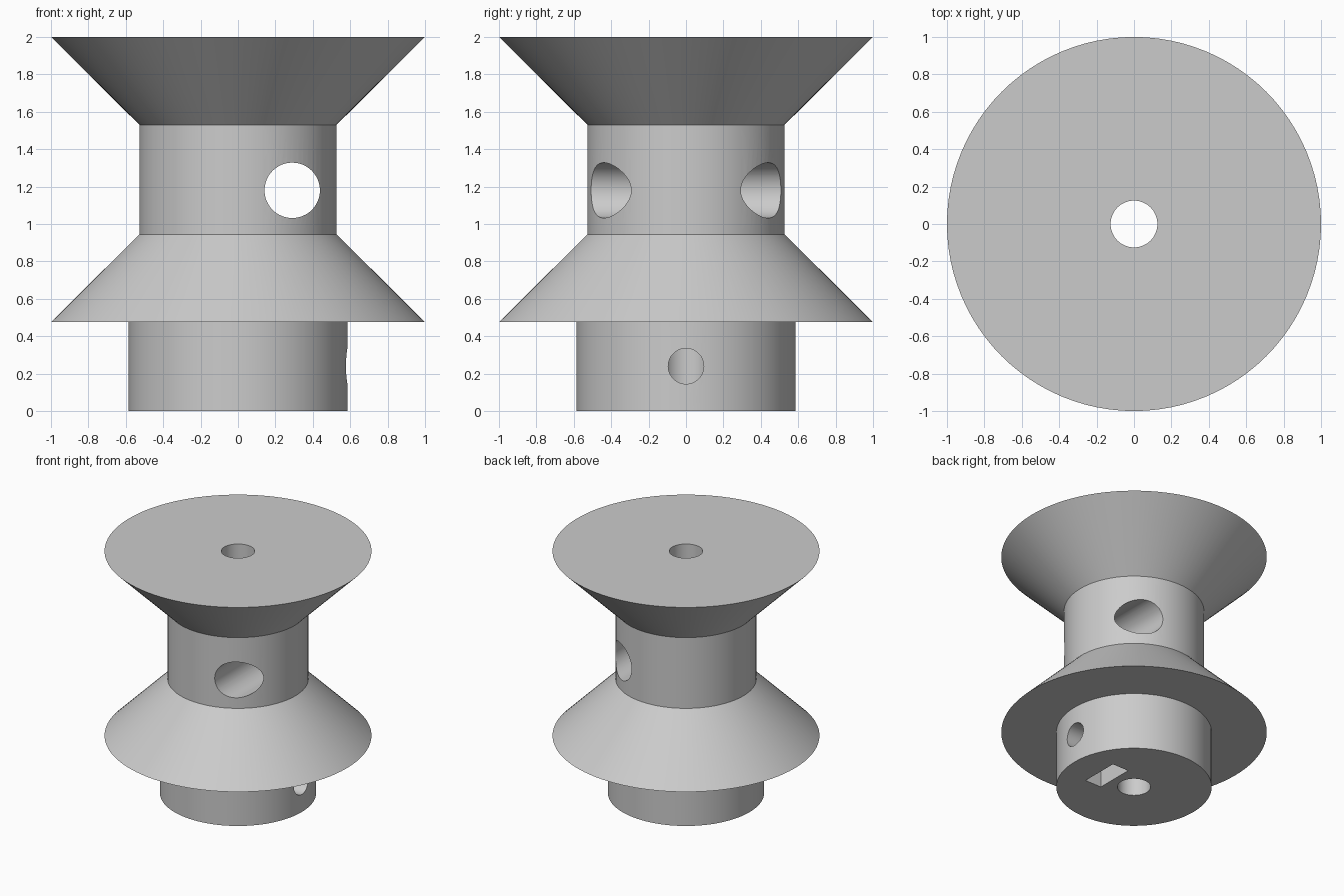
import bpy
import bmesh
import math
from mathutils import Matrix

if "Cube" in bpy.data.objects:
    bpy.data.objects.remove(bpy.data.objects["Cube"], do_unlink=True)

grey = bpy.data.materials.new("plain grey")
grey.use_nodes = True
colour = (0.6, 0.6, 0.6, 1)
grey.diffuse_color = colour
grey.node_tree.nodes["Principled BSDF"].inputs["Base Color"].default_value = colour


def make_object(name, bm):
    bmesh.ops.recalc_face_normals(bm, faces=bm.faces)
    mesh = bpy.data.meshes.new(name)
    bm.to_mesh(mesh)
    bm.free()
    mesh.materials.append(grey)
    obj = bpy.data.objects.new(name, mesh)
    bpy.context.collection.objects.link(obj)
    return obj


def lathe(name, profile, steps=96):
    bm = bmesh.new()
    verts = [bm.verts.new((r, 0, z)) for r, z in profile]
    edges = [bm.edges.new((v, verts[i - 1])) for i, v in enumerate(verts)]
    bmesh.ops.spin(bm, geom=verts + edges, cent=(0, 0, 0), axis=(0, 0, 1),
                   angle=math.tau, steps=steps)
    bmesh.ops.remove_doubles(bm, verts=bm.verts, dist=0.0001)
    return make_object(name, bm)


def cylinder_cutter(name, radius, length, centre, axis):
    bm = bmesh.new()
    turn = Matrix.Rotation(math.pi / 2, 4, axis)
    bmesh.ops.create_cone(bm, cap_ends=True, segments=64, radius1=radius,
                          radius2=radius, depth=length,
                          matrix=Matrix.Translation(centre) @ turn)
    return make_object(name, bm)


def box_cutter(name, size, centre):
    bm = bmesh.new()
    bmesh.ops.create_cube(bm, size=1, matrix=Matrix.Translation(centre)
                          @ Matrix.Diagonal((*size, 1)))
    return make_object(name, bm)


# Spool body: hub, two flared flanges, waist and central bore
bore, hub, waist, rim = 0.125, 0.585, 0.527, 1.0
spool = lathe("spool_body", [
    (bore, 0), (hub, 0), (hub, 0.475), (rim, 0.475),
    (waist, 0.945), (waist, 1.53), (rim, 2), (bore, 2)])

# Cord hole through the waist, set screw hole and nut slot in the hub
cutters = [
    cylinder_cutter("cord_hole", 0.148, 2.4, (0.29, 0, 1.18), 'X'),
    cylinder_cutter("set_screw_hole", 0.095, 0.8, (0.4, 0, 0.24), 'Y'),
    box_cutter("nut_slot", (0.15, 0.32, 0.8), (0.267, 0, 0)),
]
bpy.context.view_layer.objects.active = spool
for cutter in cutters:
    cut = spool.modifiers.new(cutter.name, 'BOOLEAN')
    cut.operation = 'DIFFERENCE'
    cut.solver = 'EXACT'
    cut.object = cutter
    bpy.ops.object.modifier_apply(modifier=cut.name)
    bpy.data.objects.remove(cutter, do_unlink=True)

# Smooth round walls with crisp rims
bpy.ops.object.select_all(action='DESELECT')
spool.select_set(True)
bpy.ops.object.shade_smooth_by_angle(angle=math.radians(25))
